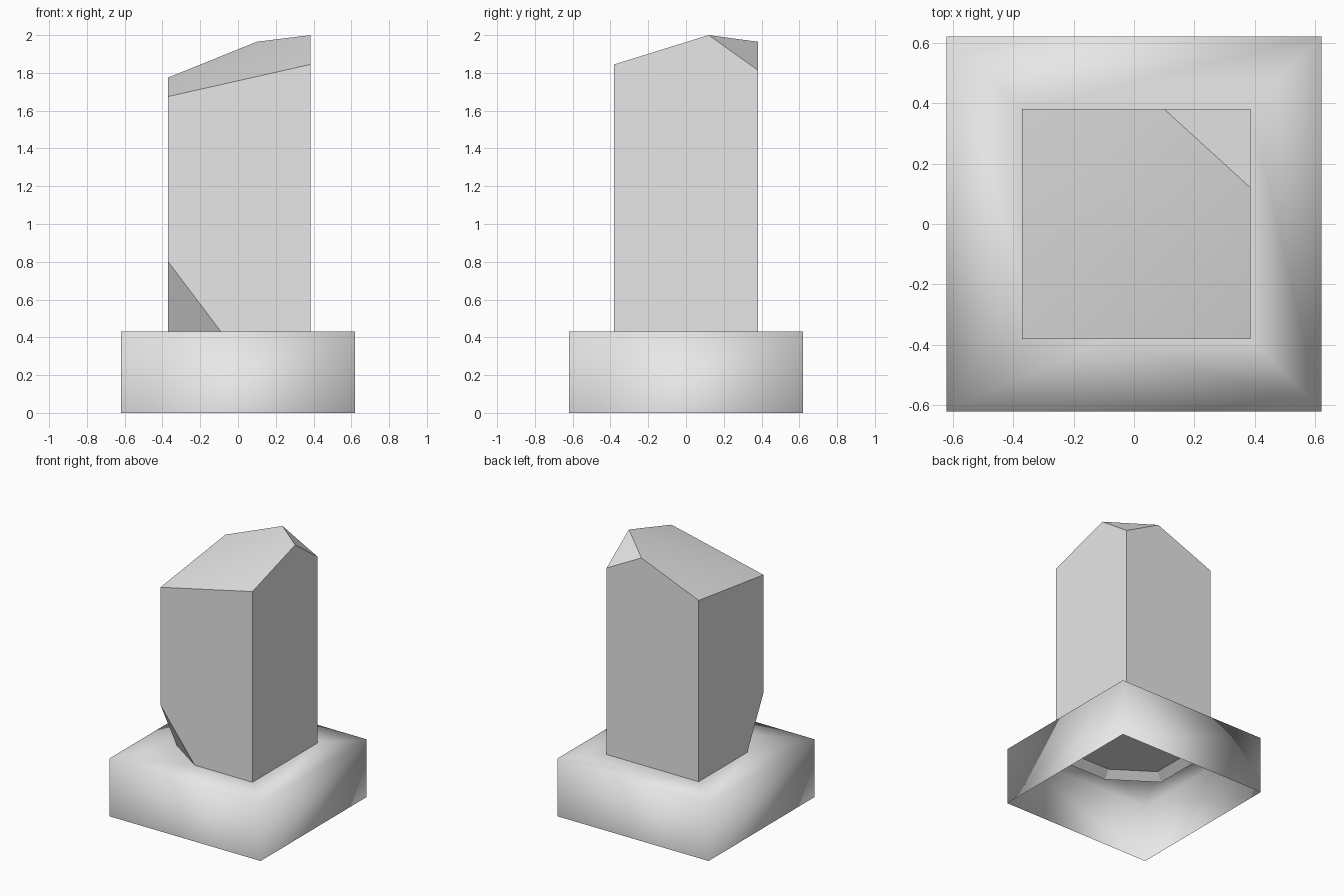
import bpy
import bmesh
import math
from mathutils import Vector

default = bpy.data.objects.get("Cube")
if default:
    bpy.data.objects.remove(default, do_unlink=True)

stone = bpy.data.materials.new("stone_grey")
stone.use_nodes = True
GREY = (0.8, 0.8, 0.8, 1)
stone.diffuse_color = GREY
stone.node_tree.nodes["Principled BSDF"].inputs["Base Color"].default_value = GREY

LEFT, RIGHT, FRONT, BACK = -0.37, 0.385, -0.38, 0.38
HALF, LEDGE = 0.62, 0.43


def finish(bm, name):
    """Turn a bmesh into a named, coloured object."""
    mesh = bpy.data.meshes.new(name)
    bm.to_mesh(mesh)
    bm.free()
    mesh.materials.append(stone)
    obj = bpy.data.objects.new(name, mesh)
    bpy.context.collection.objects.link(obj)
    return obj


def add_ring(bm, outline, z):
    """Closed loop of vertices and edges at one height."""
    verts = [bm.verts.new((x, y, z)) for x, y in outline]
    edges = [bm.edges.new((v, verts[i - 1])) for i, v in enumerate(verts)]
    return verts, edges


def connect(bm, lower, upper):
    """Wall of quads between two matching rings."""
    for i in range(len(lower)):
        bm.faces.new((lower[i - 1], lower[i], upper[i], upper[i - 1]))


def grow(outline, distance):
    """Offset a convex counter-clockwise outline outward."""
    points = [Vector(p) for p in outline]
    result = []
    for i, p in enumerate(points):
        before = (p - points[i - 1]).normalized()
        after = (points[(i + 1) % len(points)] - p).normalized()
        n1 = Vector((before.y, -before.x))
        n2 = Vector((after.y, -after.x))
        result.append(p + (n1 + n2) * distance / (1 + n1.dot(n2)))
    return result


# Outline where the column meets the base, with its front corner cut away
foot = [(-0.09, FRONT), (RIGHT, FRONT), (RIGHT, BACK), (LEFT, BACK), (LEFT, -0.19)]

# Column: faceted block with a sloping top and two cut corners
bm = bmesh.new()
points = [(x, y, LEDGE) for x, y in foot]
points += [
    (LEFT, FRONT, 0.8),
    (LEFT, FRONT, 1.675),
    (RIGHT, FRONT, 1.845),
    (RIGHT, 0.12, 2),
    (0.1, BACK, 1.965),
    (LEFT, BACK, 1.775),
    (RIGHT, BACK, 1.815),
]
for point in points:
    bm.verts.new(point)
bmesh.ops.convex_hull(bm, input=bm.verts[:])
bmesh.ops.dissolve_limit(bm, angle_limit=math.radians(1), verts=bm.verts[:], edges=bm.edges[:])
bmesh.ops.recalc_face_normals(bm, faces=bm.faces[:])
column = finish(bm, "column")
bpy.context.view_layer.objects.active = column
column.select_set(True)
bpy.ops.object.shade_smooth_by_angle(angle=math.radians(30))
column.select_set(False)

# Collar: narrow flared rim under the column, inside the hollow base
bm = bmesh.new()
upper, _ = add_ring(bm, foot, LEDGE - 0.002)
lower, _ = add_ring(bm, grow(foot, 0.06), LEDGE - 0.05)
connect(bm, lower, upper)
for face in bm.faces:
    face.normal_flip()
finish(bm, "collar")

# Base: smooth hollow box, open below, with a hole for the column
bm = bmesh.new()
square = [(-HALF, -HALF), (HALF, -HALF), (HALF, HALF), (-HALF, HALF)]
bottom, _ = add_ring(bm, square, 0)
top, rim = add_ring(bm, square, LEDGE)
_, hole = add_ring(bm, foot, LEDGE)
bmesh.ops.triangle_fill(bm, edges=rim + hole, use_beauty=True, normal=(0, 0, 1))
connect(bm, bottom, top)
bmesh.ops.recalc_face_normals(bm, faces=bm.faces[:])
if sum(f.normal.z * f.calc_area() for f in bm.faces) < 0:
    bmesh.ops.reverse_faces(bm, faces=bm.faces[:])
for face in bm.faces:
    face.smooth = True
finish(bm, "base")
